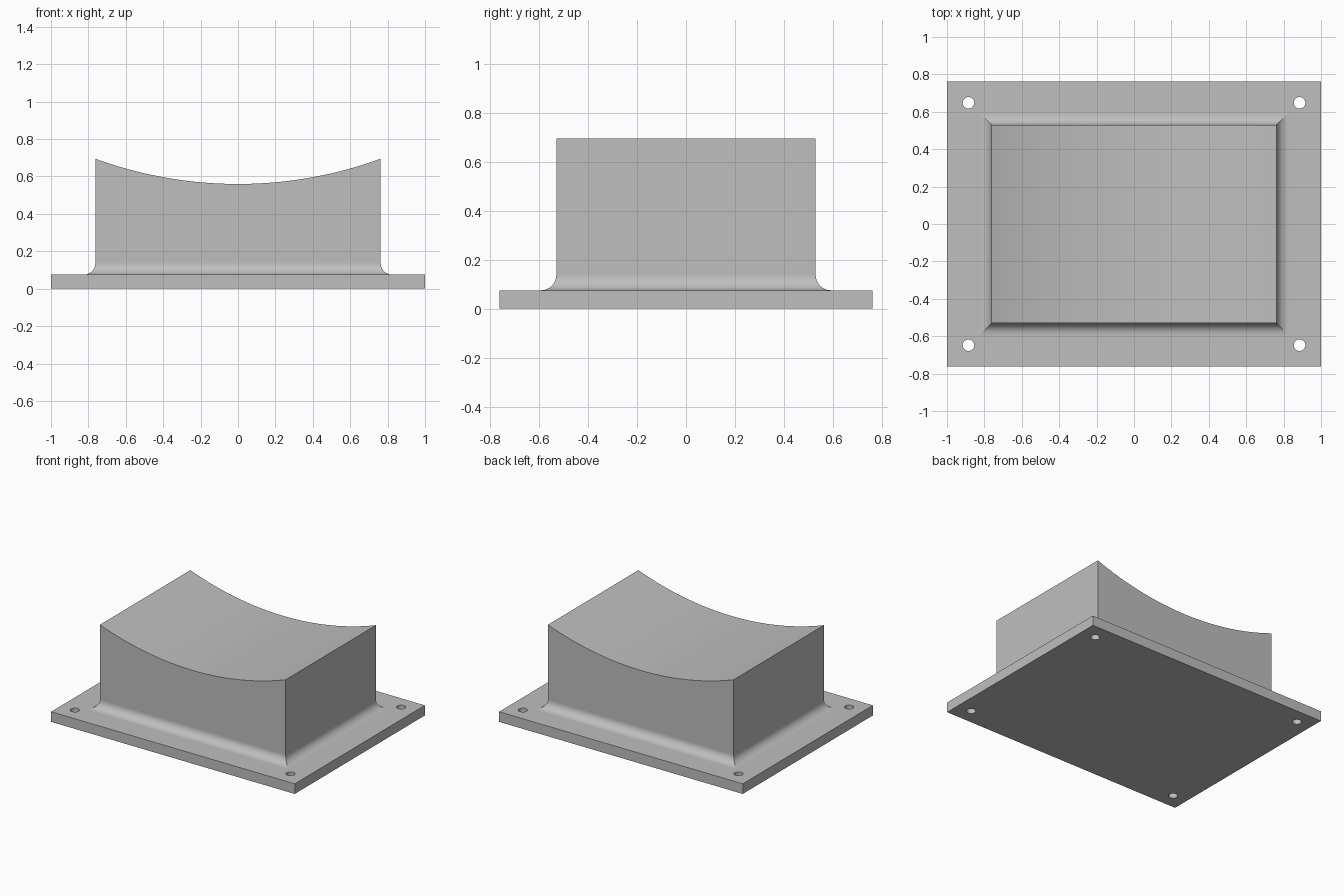
import bpy, bmesh, math

if "Cube" in bpy.data.objects:
    bpy.data.objects.remove(bpy.data.objects["Cube"])

PLATE = (1.0, 0.7625, 0.075)       # half width, half depth, thickness
BX, BY = 0.7625, 0.53              # block half sizes
TOP_EDGE, TOP_MID = 0.695, 0.56    # saddle heights at the sides and the middle
FILLET = 0.063
HOLE_X, HOLE_Y, HOLE_R = 0.885, 0.648, 0.031

grey = bpy.data.materials.new("light grey")
grey.diffuse_color = (0.52, 0.52, 0.52, 1)
grey.use_nodes = True
grey.node_tree.nodes["Principled BSDF"].inputs["Base Color"].default_value = grey.diffuse_color


def finish(bm, name):
    bmesh.ops.recalc_face_normals(bm, faces=bm.faces)
    mesh = bpy.data.meshes.new(name)
    bm.to_mesh(mesh)
    bm.free()
    obj = bpy.data.objects.new(name, mesh)
    mesh.materials.append(grey)
    bpy.context.collection.objects.link(obj)
    return obj


def combine(target, tool, operation):
    mod = target.modifiers.new(operation.lower(), 'BOOLEAN')
    mod.object, mod.operation, mod.solver = tool, operation, 'EXACT'
    bpy.context.view_layer.objects.active = target
    bpy.ops.object.modifier_apply(modifier=mod.name)
    bpy.data.objects.remove(tool)


# Base plate
bm = bmesh.new()
bmesh.ops.create_cube(bm, size=1)
for v in bm.verts:
    v.co.x *= 2 * PLATE[0]
    v.co.y *= 2 * PLATE[1]
    v.co.z = (v.co.z + 0.5) * PLATE[2]
base = finish(bm, "saddle_base")

# Saddle block: rectangular rings sweep up through the mitred fillet
bm = bmesh.new()
steps = 12
levels = [(FILLET, PLATE[2] - 0.03)]
for i in range(steps + 1):
    a = math.pi / 2 * i / steps
    levels.append((FILLET * (1 - math.sin(a)),
                   PLATE[2] + FILLET * (1 - math.cos(a))))
rings = [[bm.verts.new((sx * (BX + o), sy * (BY + o), z))
          for sx, sy in ((-1, -1), (1, -1), (1, 1), (-1, 1))] for o, z in levels]
bm.faces.new(rings[0])
for n, (low, high) in enumerate(zip(rings, rings[1:])):
    for k in range(4):
        j = (k + 1) % 4
        face = bm.faces.new((low[k], low[j], high[j], high[k]))
        face.smooth = n > 0
        bm.edges.get((low[k], high[k])).smooth = False

# Concave cylindrical top, with straight walls below it
sag = TOP_EDGE - TOP_MID
radius = (BX ** 2 + sag ** 2) / (2 * sag)
half = math.asin(BX / radius)
arc_steps = 40
front, back = [], []
for i in range(arc_steps + 1):
    a = half * (2 * i / arc_steps - 1)
    x, z = radius * math.sin(a), TOP_MID + radius * (1 - math.cos(a))
    front.append(bm.verts.new((x, -BY, z)))
    back.append(bm.verts.new((x, BY, z)))
for i in range(arc_steps):
    bm.faces.new((front[i], front[i + 1], back[i + 1], back[i])).smooth = True
fl, fr, br, bl = rings[-1]
bm.faces.new([fl, fr] + front[::-1])
bm.faces.new([bl, br] + back[::-1])
bm.faces.new((fr, br, back[-1], front[-1]))
bm.faces.new((bl, fl, front[0], back[0]))
block = finish(bm, "saddle_block")
combine(base, block, 'UNION')

# Four bolt holes through the plate corners
bm = bmesh.new()
for sx in (-1, 1):
    for sy in (-1, 1):
        made = bmesh.ops.create_cone(bm, cap_ends=True, segments=32, radius1=HOLE_R,
                                     radius2=HOLE_R, depth=0.3)
        bmesh.ops.translate(bm, verts=made["verts"], vec=(sx * HOLE_X, sy * HOLE_Y, 0))
for face in bm.faces:
    face.smooth = len(face.verts) == 4
cutter = finish(bm, "bolt_holes")
combine(base, cutter, 'DIFFERENCE')
